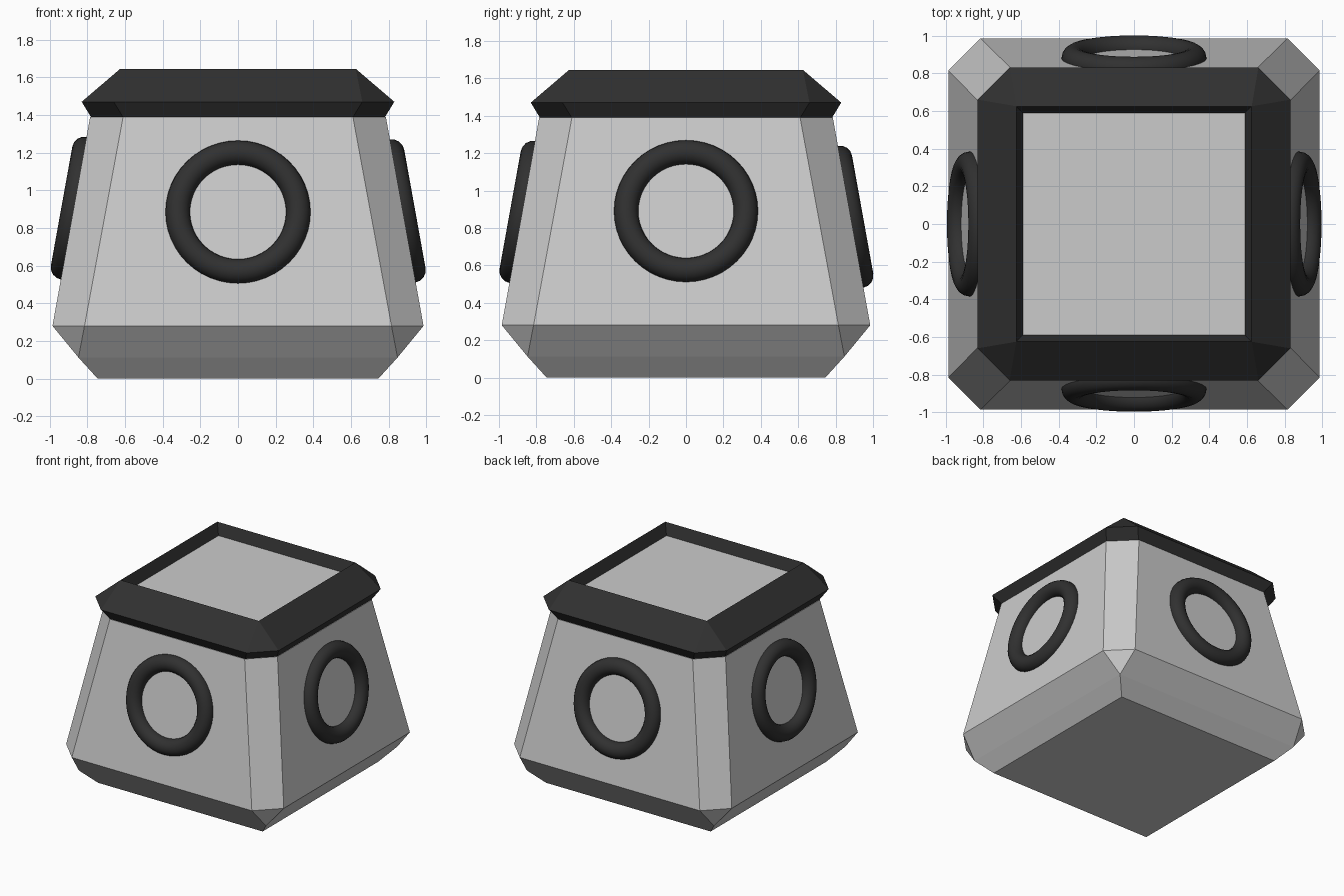
import bpy, bmesh, math
from mathutils import Vector, Matrix

if "Cube" in bpy.data.objects:
    bpy.data.objects.remove(bpy.data.objects["Cube"])

black = bpy.data.materials.new("black")
black.diffuse_color = (0.03, 0.03, 0.03, 1)
black.use_nodes = True
black.node_tree.nodes["Principled BSDF"].inputs["Base Color"].default_value = black.diffuse_color


def loft(name, rings, mat=None):
    """Stack chamfered squares (half width, chamfer start, z); equal values give a plain square."""
    bm = bmesh.new()
    loops = []
    for h, c, z in rings:
        pts = [(h, -c), (h, c), (c, h), (-c, h), (-h, c), (-h, -c), (-c, -h), (c, -h)]
        loops.append([bm.verts.new((x, y, z)) for x, y in pts])
    for a, b in zip(loops, loops[1:]):
        for i in range(8):
            j = (i + 1) % 8
            bm.faces.new((a[i], a[j], b[j], b[i]))
    bm.faces.new(loops[0][::-1])
    bm.faces.new(loops[-1])
    bmesh.ops.remove_doubles(bm, verts=bm.verts, dist=1e-4)
    bmesh.ops.recalc_face_normals(bm, faces=bm.faces)
    me = bpy.data.meshes.new(name)
    bm.to_mesh(me)
    bm.free()
    ob = bpy.data.objects.new(name, me)
    bpy.context.collection.objects.link(ob)
    if mat:
        me.materials.append(mat)
    return ob


# Tapered body: square foot flaring to chamfered walls
loft("body", [(0.745, 0.745, 0), (0.847, 0.847, 0.112),
              (0.985, 0.815, 0.28), (0.785, 0.61, 1.39)])

# Dark cap with sloped rim and a recessed opening
loft("cap", [(0.78, 0.61, 1.388), (0.83, 0.66, 1.47), (0.625, 0.625, 1.645),
             (0.588, 0.588, 1.55)], black)

# Grey panel in the opening
loft("top_panel", [(0.588, 0.588, 1.53), (0.588, 0.588, 1.555)])

# One ring lying on each sloping wall
tilt = math.atan2(0.2, 1.11)
for name, turn, z in (("front_ring", 0, 0.885), ("right_ring", 90, 0.89),
                      ("back_ring", 180, 0.86), ("left_ring", 270, 0.905)):
    bpy.ops.mesh.primitive_torus_add(major_radius=0.32, minor_radius=0.065,
                                     major_segments=48, minor_segments=16)
    ring = bpy.context.object
    ring.name = name
    wall = 0.985 - 0.2 * (z - 0.28) / 1.11
    spin = Matrix.Rotation(math.radians(turn), 4, "Z")
    ring.matrix_world = (spin @ Matrix.Translation(Vector((0, -wall, z)))
                         @ Matrix.Rotation(math.pi / 2 - tilt, 4, "X"))
    ring.data.materials.append(black)
    bpy.ops.object.shade_smooth_by_angle()
